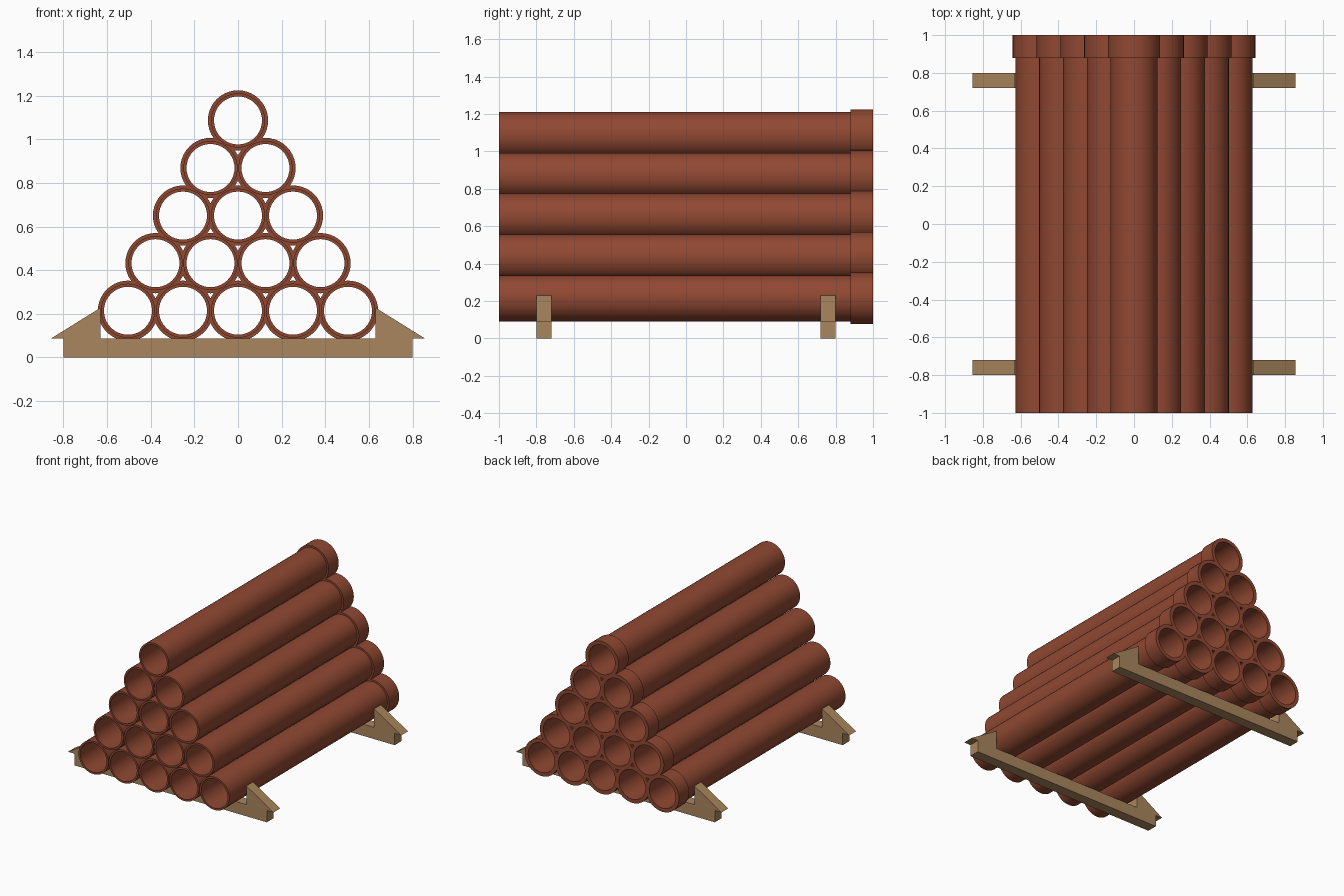
import bpy, bmesh, math

cube = bpy.data.objects.get("Cube")
if cube:
    bpy.data.objects.remove(cube, do_unlink=True)


def material(name, colour):
    mat = bpy.data.materials.new(name)
    mat.use_nodes = True
    mat.diffuse_color = (*colour, 1)
    mat.node_tree.nodes["Principled BSDF"].inputs["Base Color"].default_value = (*colour, 1)
    return mat


clay = material("terracotta", (0.28, 0.065, 0.032))
wood = material("timber", (0.40, 0.24, 0.11))


def finish(name, bm, mat):
    bmesh.ops.recalc_face_normals(bm, faces=bm.faces)
    mesh = bpy.data.meshes.new(name)
    bm.to_mesh(mesh)
    bm.free()
    mesh.materials.append(mat)
    obj = bpy.data.objects.new(name, mesh)
    bpy.context.collection.objects.link(obj)
    return obj


def lathe(name, profile, mat, sides=40):
    """Revolve a closed (radius, y) outline around the y axis."""
    bm = bmesh.new()
    rings = []
    for i in range(sides):
        a = math.tau * i / sides
        rings.append([bm.verts.new((r * math.cos(a), y, r * math.sin(a))) for r, y in profile])
    n = len(profile)
    for i in range(sides):
        p, q = rings[i], rings[(i + 1) % sides]
        for j in range(n):
            k = (j + 1) % n
            bm.faces.new((p[j], p[k], q[k], q[j]))
    return finish(name, bm, mat)


def extrude(name, outline, y0, y1, mat):
    """Extrude an (x, z) outline from y0 to y1."""
    bm = bmesh.new()
    face = bm.faces.new([bm.verts.new((x, y0, z)) for x, z in outline])
    moved = bmesh.ops.extrude_face_region(bm, geom=[face])["geom"]
    bmesh.ops.translate(bm, vec=(0, y1 - y0, 0),
                        verts=[v for v in moved if isinstance(v, bmesh.types.BMVert)])
    return finish(name, bm, mat)


# Pipe with a thicker collar at the back end
bore, outer, collar = 0.11, 0.124, 0.138
pipe = lathe("pipe", [(bore, -1), (outer, -1), (outer, 0.88),
                      (collar, 0.88), (collar, 1), (bore, 1)], clay)
bpy.context.view_layer.objects.active = pipe
pipe.select_set(True)
bpy.ops.object.shade_smooth_by_angle(angle=math.radians(35))
pipe.select_set(False)

# Triangular stack sharing the pipe mesh
pitch, rise, base = 0.252, 0.218, 0.214
for row in range(5):
    count = 5 - row
    for col in range(count):
        obj = pipe
        if row or col:
            obj = pipe.copy()
            bpy.context.collection.objects.link(obj)
        obj.name = f"pipe_row{row + 1}_{col + 1}"
        obj.location = ((col - (count - 1) / 2) * pitch, 0, base + row * rise)

# Timber cradles: a beam with a wedge at each end
for end, y in (("front", -0.76), ("back", 0.76)):
    y0, y1 = y - 0.04, y + 0.04
    extrude(end + "_beam", [(-0.8, 0), (0.8, 0), (0.8, 0.088), (-0.8, 0.088)], y0, y1, wood)
    for side, s in (("left", 1), ("right", -1)):
        extrude(f"{end}_{side}_wedge",
                [(s * 0.63, 0.088), (s * 0.855, 0.088), (s * 0.63, 0.228)], y0, y1, wood)
